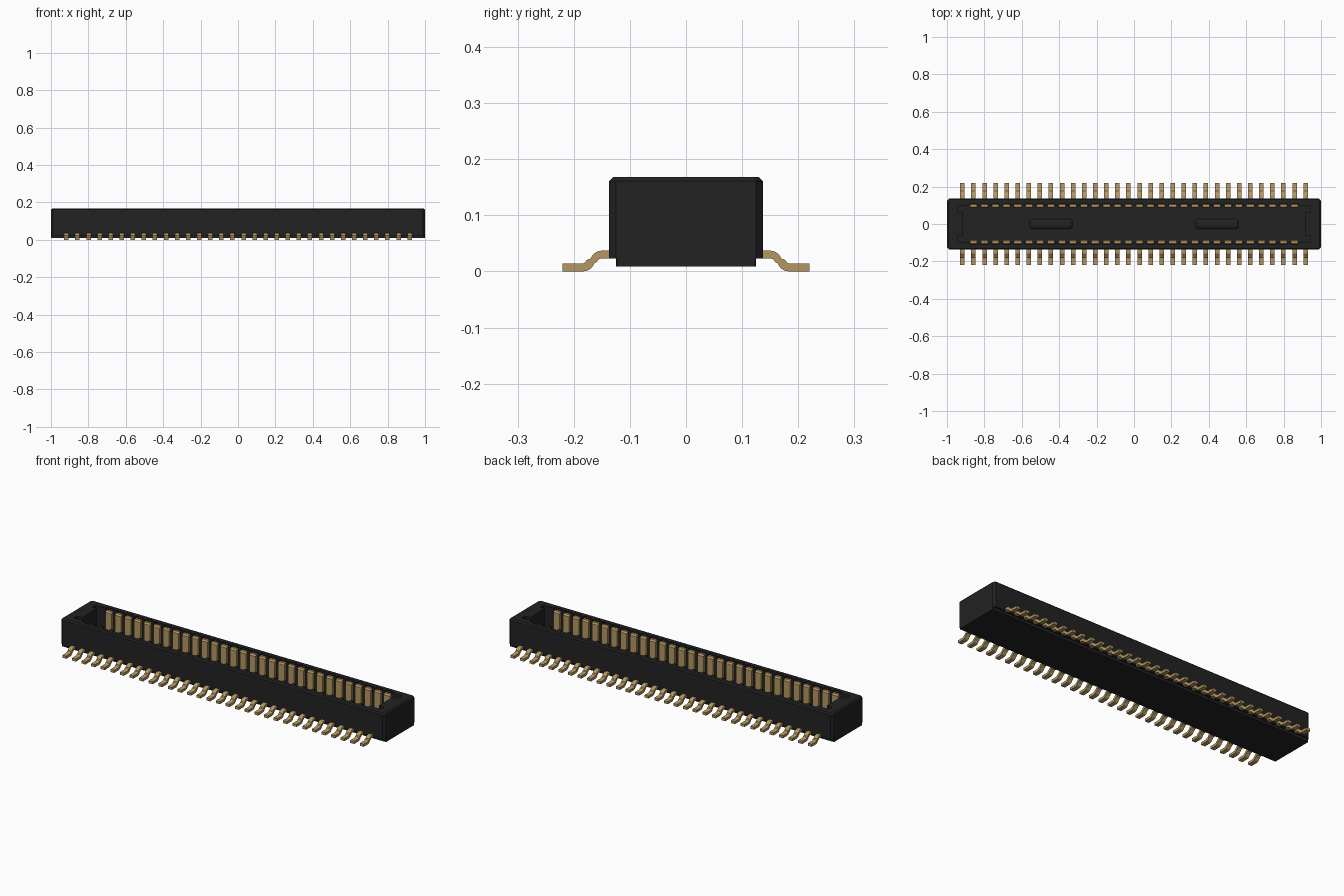
import bpy, bmesh, math

if "Cube" in bpy.data.objects:
    bpy.data.objects.remove(bpy.data.objects["Cube"])

PITCH = 0.0592


def material(name, rgb):
    m = bpy.data.materials.new(name)
    m.diffuse_color = (*rgb, 1)
    m.use_nodes = True
    m.node_tree.nodes["Principled BSDF"].inputs["Base Color"].default_value = m.diffuse_color
    return m


BLACK = material("black plastic", (0.016, 0.016, 0.016))
GOLD = material("gold plating", (0.46, 0.31, 0.12))


def finish(name, bm, mat):
    bmesh.ops.recalc_face_normals(bm, faces=bm.faces)
    mesh = bpy.data.meshes.new(name)
    bm.to_mesh(mesh)
    bm.free()
    mesh.materials.append(mat)
    ob = bpy.data.objects.new(name, mesh)
    bpy.context.collection.objects.link(ob)
    return ob


def loft(bm, rings):
    loops = [[bm.verts.new(p) for p in r] for r in rings]
    n = len(loops[0])
    for a, b in zip(loops, loops[1:]):
        for i in range(n):
            j = (i + 1) % n
            bm.faces.new((a[i], a[j], b[j], b[i]))
    bm.faces.new(loops[0])
    bm.faces.new(loops[-1])


def chamfered(hx, hy, c, z, cx=0):
    """Rectangle outline with cut corners."""
    return [(cx + x, y, z) for x, y in (
        (hx, hy - c), (hx - c, hy), (c - hx, hy), (-hx, hy - c),
        (-hx, c - hy), (c - hx, -hy), (hx - c, -hy), (hx, c - hy))]


def box(bm, x0, x1, y0, y1, z0, z1):
    loft(bm, [[(x0, y0, z), (x1, y0, z), (x1, y1, z), (x0, y1, z)] for z in (z0, z1)])


def strip(bm, x, width, profile, side):
    """Extrude a y-z profile along x, on one side of the housing."""
    loft(bm, [[(x + d, side * y, z) for y, z in profile] for d in (-width / 2, width / 2)])


def cut(target, cutter):
    mod = target.modifiers.new("cut", 'BOOLEAN')
    mod.object = cutter
    mod.solver = 'EXACT'
    bpy.context.view_layer.objects.active = target
    bpy.ops.object.modifier_apply(modifier=mod.name)
    bpy.data.objects.remove(cutter)


def row(n):
    return [(i - (n - 1) / 2) * PITCH for i in range(n)]


# Housing with stepped underside and chamfered edges
bm = bmesh.new()
loft(bm, [chamfered(1, 0.125, 0.002, 0.009), chamfered(1, 0.125, 0.002, 0.023),
          chamfered(1, 0.137, 0.012, 0.023), chamfered(1, 0.137, 0.012, 0.161),
          chamfered(0.993, 0.130, 0.010, 0.168)])
housing = finish("housing", bm, BLACK)

# Central cavity with notched ends
bm = bmesh.new()
quarter = [(0.915, 0.065), (0.945, 0.065), (0.945, 0.095)]
outline = (quarter + [(-x, y) for x, y in reversed(quarter)]
           + [(-x, -y) for x, y in quarter] + [(x, -y) for x, y in reversed(quarter)])
loft(bm, [[(x, y, z) for x, y in outline] for z in (0.045, 0.2)])
cut(housing, finish("cavity_cutter", bm, BLACK))

# Pockets in the long walls for the contacts
bm = bmesh.new()
for side in (-1, 1):
    for x in row(30):
        ya, yb = sorted((side * 0.09, side * 0.109))
        box(bm, x - 0.021, x + 0.021, ya, yb, 0.05, 0.2)
cut(housing, finish("pocket_cutter", bm, BLACK))

# Rounded ridges on the cavity floor
bm = bmesh.new()
for cx in (-0.445, 0.445):
    loft(bm, [chamfered(0.115, 0.028, 0.012, 0.044, cx),
              chamfered(0.115, 0.028, 0.012, 0.052, cx),
              chamfered(0.108, 0.018, 0.008, 0.060, cx),
              chamfered(0.100, 0.008, 0.004, 0.063, cx)])
finish("floor_ridges", bm, BLACK)

# Contacts standing along the inner walls
contact = [(0.108, 0.044), (0.108, 0.154), (0.104, 0.158),
           (0.092, 0.158), (0.085, 0.150), (0.085, 0.044)]
bm = bmesh.new()
for side in (-1, 1):
    for x in row(30):
        strip(bm, x, 0.038, contact, side)
finish("contacts", bm, GOLD)


# Gull-wing leads: centre line of straights and two arcs, then thickened
def arc(cy, cz, r, a0, a1, n=5):
    return [(cy + r * math.cos(math.radians(a0 + (a1 - a0) * i / n)),
             cz + r * math.sin(math.radians(a0 + (a1 - a0) * i / n))) for i in range(n + 1)]


T = 0.014
upper = ([(0.115, 0.037)] + arc(0.150, 0.016, 0.021, 90, 20)
         + arc(0.186, 0.023, 0.009, 200, 270) + [(0.22, T)])
lower = ([(0.115, 0.023)] + arc(0.150, 0.014, 0.009, 90, 20)
         + arc(0.184, 0.022, 0.022, 200, 270) + [(0.22, 0.0)])
bm = bmesh.new()
for side in (-1, 1):
    for x in row(32):
        strip(bm, x, 0.024, upper + lower[::-1], side)
leads = finish("leads", bm, GOLD)

# Smooth the lead bends only
bpy.ops.object.select_all(action='DESELECT')
leads.select_set(True)
bpy.context.view_layer.objects.active = leads
bpy.ops.object.shade_smooth_by_angle(angle=math.radians(30))
